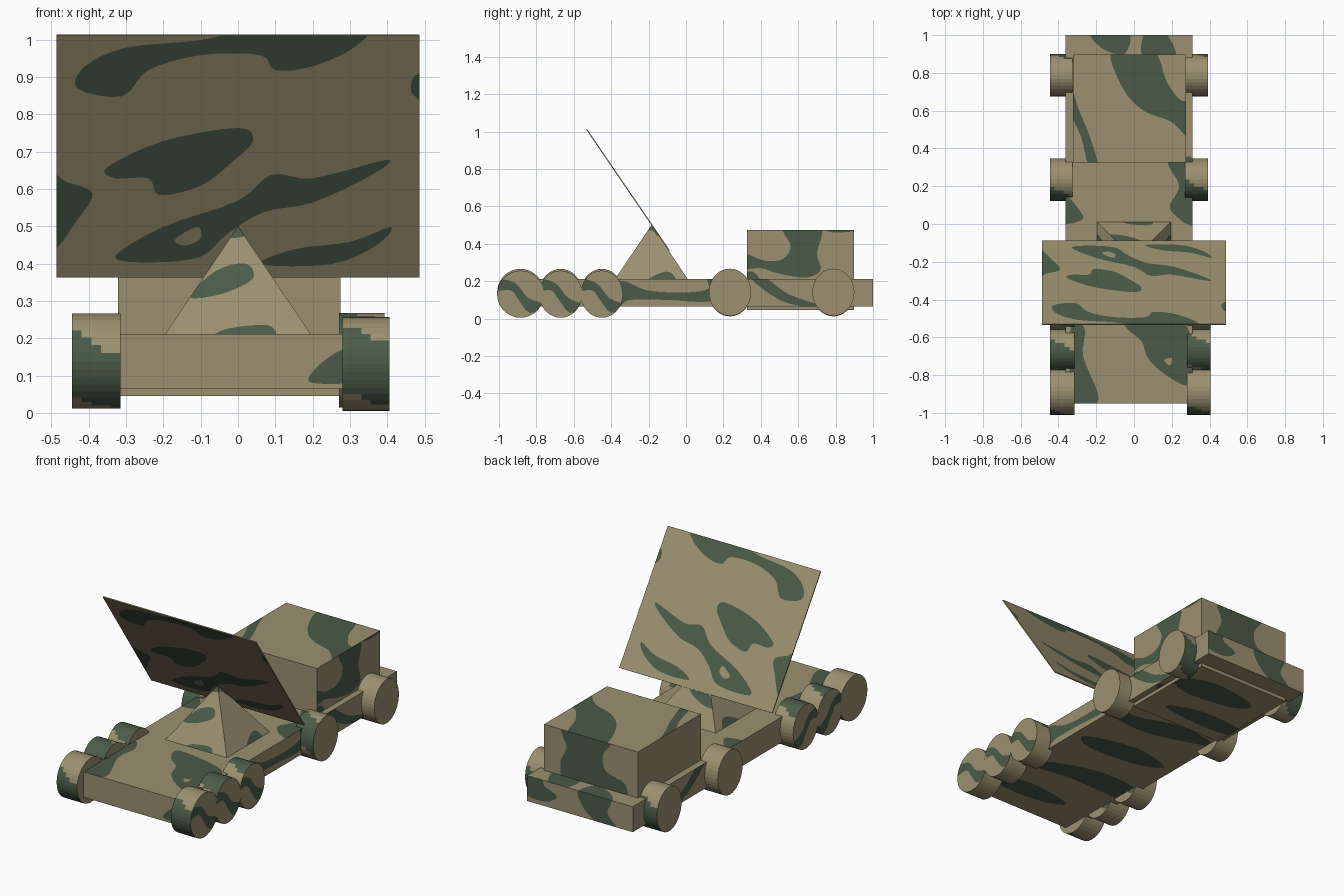
import bpy, bmesh, math
from mathutils import Vector, geometry

if "Cube" in bpy.data.objects:
    bpy.data.objects.remove(bpy.data.objects["Cube"])


def material(name, rgb):
    m = bpy.data.materials.new(name)
    m.diffuse_color = (*rgb, 1)
    m.use_nodes = True
    m.node_tree.nodes["Principled BSDF"].inputs["Base Color"].default_value = m.diffuse_color
    return m


MATS = [material("sand_tan", (0.33, 0.28, 0.165)), material("dark_green", (0.07, 0.105, 0.065))]


def smooth(pts, n=4):
    """Closed curve through a few points (pairs in a flat list)."""
    p = [Vector(pts[i:i + 2]) for i in range(0, len(pts), 2)]
    out = []
    for i in range(len(p)):
        a, b, c, d = (p[(i + k) % len(p)] for k in (-1, 0, 1, 2))
        for s in range(n):
            t = s / n
            out.append(0.5 * (2 * b + (c - a) * t + (2 * a - 5 * b + 4 * c - d) * t * t
                              + (3 * b - a - 3 * c + d) * t ** 3))
    return out


def inside(q, poly):
    hit = False
    for a, b in zip(poly, poly[1:] + poly[:1]):
        if (a.y > q.y) != (b.y > q.y) and q.x < a.x + (q.y - a.y) * (b.x - a.x) / (b.y - a.y):
            hit = not hit
    return hit


def camo_face(bm, outline, place, outward, blobs=()):
    """Flat face cut along the camouflage patches; nested patches become holes."""
    outline = [Vector(p) for p in outline]
    loops = [smooth(b) for b in blobs]
    verts, edges = [], []
    for loop in [outline] + loops:
        k, n = len(verts), len(loop)
        verts += loop
        edges += [(k + i, k + (i + 1) % n) for i in range(n)]
    vs, _, fs, *_ = geometry.delaunay_2d_cdt(verts, edges, [], 0, 1e-5)
    made = {}
    for f in fs:
        c = sum((vs[i] for i in f), Vector((0, 0))) / len(f)
        if not inside(c, outline):
            continue
        for i in f:
            if i not in made:
                made[i] = bm.verts.new(place(vs[i].x, vs[i].y))
        face = bm.faces.new([made[i] for i in f])
        face.normal_update()
        if face.normal.dot(Vector(outward)) < 0:
            face.normal_flip()
        face.material_index = sum(inside(c, l) for l in loops) % 2


def finish(name, bm):
    bmesh.ops.remove_doubles(bm, verts=bm.verts, dist=1e-5)
    me = bpy.data.meshes.new(name)
    bm.to_mesh(me)
    bm.free()
    for m in MATS:
        me.materials.append(m)
    ob = bpy.data.objects.new(name, me)
    bpy.context.collection.objects.link(ob)
    return ob


def rect(a0, a1, b0, b1):
    return [(a0, b0), (a1, b0), (a1, b1), (a0, b1)]


def camo_box(name, x, y, z, camo):
    bm = bmesh.new()
    for i, s in enumerate((-1, 1)):
        camo_face(bm, rect(*y, *z), lambda a, b: (x[i], a, b), (s, 0, 0), camo.get(("left", "right")[i], ()))
        camo_face(bm, rect(*x, *z), lambda a, b: (a, y[i], b), (0, s, 0), camo.get(("front", "back")[i], ()))
        camo_face(bm, rect(*x, *y), lambda a, b: (a, b, z[i]), (0, 0, s), camo.get(("bottom", "top")[i], ()))
    return finish(name, bm)


# Chassis
side = [
    (-.42, .19, -.33, .2, -.2, .15, 0, .14, .12, .16, .12, .22, .27, .22, .25, .12, .1, .09, -.1, .1, -.3, .1, -.36, .07),
    (.34, .22, .42, .22, .55, .13, .72, .07, .66, .06, .5, .1),
]
chassis_top = [
    (.33, .33, .18, .33, .24, .2, .19, .08, .33, 0),
    (-.38, .17, -.28, .06, -.28, .02, -.38, .01),
    (-.23, 1.02, -.17, .93, -.05, .9, -.03, 1.02),
    (.05, .88, .06, 1.02, .16, 1.02, .22, .88),
    (-.33, -.5, -.26, -.56, -.27, -.7, -.19, -.9, -.22, -.96, -.33, -.93),
    (-.06, -.45, -.04, -.55, .04, -.62, .08, -.72, .2, -.82, .3, -.84, .3, -.6, .22, -.5),
    (.16, -.72, .2, -.71, .19, -.75),
]
chassis_bottom = [
    (-.28, .6, 0, .66, .3, .58, .2, .5, -.1, .53),
    (-.36, .25, -.1, .3, .2, .22, .33, .3, .33, .16, .05, .12, -.2, .18),
    (-.3, -.1, -.05, -.04, .25, -.12, .15, -.2, -.15, -.18),
    (-.38, -.4, -.1, -.36, .2, -.45, .28, -.55, 0, -.52, -.38, -.52),
    (-.15, -.75, .1, -.7, .33, -.74, .3, -.82, 0, -.82),
]
camo_box("chassis", (-.362, .31), (-.95, 1), (.065, .211), {
    "right": side, "left": side[1:], "top": chassis_top, "bottom": chassis_bottom,
    "front": [(.2, .08, .2, .11, .26, .16, .33, .18, .33, .09)],
    "back": [(.34, .22, .34, .11, .2, .09, .12, .14, .2, .18, .22, .22),
             (-.02, .22, -.05, .12, -.16, .05, -.26, .06, -.2, .13, -.22, .22)],
})

# Cab, reaching slightly below the chassis
camo_box("cab", (-.322, .274), (.325, .897), (.045, .475), {
    "top": [(-.12, .92, .1, .92, .17, .76, .24, .66, .3, .63, .3, .45, .2, .54, .05, .6, -.06, .72),
            (-.33, .71, -.29, .6, -.24, .48, -.19, .31, -.24, .31, -.28, .46, -.33, .58)],
    "right": [(.3, .35, .42, .31, .52, .32, .56, .39, .52, .49, .72, .49, .7, .35, .72, .26, .64, .22,
               .5, .24, .4, .27, .3, .27),
              (.74, .485, .78, .462, .88, .465, .92, .485), (.31, .24, .36, .25, .4, .19, .31, .19)],
    "back": [(.15, .49, .13, .38, .17, .28, .12, .18, -.22, .18, -.24, .27, -.12, .31, -.1, .4, -.14, .49)],
    "bottom": [(-.2, .75, .1, .8, .3, .7, .15, .62, -.15, .66), (-.34, .5, -.05, .52, .15, .44, -.1, .4, -.34, .42)],
})

# Pyramid support under the radar panel
bm = bmesh.new()
H, Z0, YC, AY, W = .5, .211, -.185, (-.38, .01), .195
for yb, s in zip(AY, (-1, 1)):
    def place(a, b, yb=yb):
        return (a, yb + (YC - yb) * (b - Z0) / (H - Z0), b)
    camo_face(bm, [(-W, Z0), (W, Z0), (0, H)], place, (0, s, .3),
              [(-.13, .31, -.06, .38, .02, .4, .04, .36, -.04, .32),
               (-.06, .2, -.03, .225, .08, .235, .09, .2), (-.04, .47, .04, .48, .02, .52, -.03, .52)])
for s in (-1, 1):
    def place(a, b, s=s):
        return (s * W * (H - b) / (H - Z0), a, b)
    camo_face(bm, [(AY[0], Z0), (AY[1], Z0), (YC, H)], place, (s, 0, .3),
              [(-.24, .47, -.18, .47, -.15, .44, -.12, .47, -.18, .53),
               (-.2, .2, -.16, .235, -.09, .25, -.06, .2)])
finish("pyramid_mast", bm)

# Tilted radar panel, patterned on both sides
PX, PZ = .486, (.365, 1.012)
panel_camo = [
    (-.43, .87, -.41, .93, -.3, .98, -.1, 1.0, .05, 1.03, .33, 1.03, .31, .98, .2, .93, .1, .92, .06, .96,
     -.1, .96, -.24, .92, -.31, .85),
    (-.35, .66, -.2, .73, 0, .765, .04, .73, -.02, .67, -.1, .61, -.21, .585, -.24, .63, -.33, .63),
    (-.33, .42, -.2, .5, 0, .57, .09, .64, .2, .63, .4, .68, .36, .64, .2, .565, .07, .54, -.03, .48, -.1, .42, -.23, .405),
    (-.17, .465, -.11, .5, -.1, .47, -.14, .45),
    (.06, .4, .15, .44, .3, .46, .41, .5, .37, .45, .25, .4),
    (-.5, .63, -.46, .62, -.39, .59, -.43, .52, -.5, .44),
    (.5, .91, .47, .9, .465, .86, .5, .84),
]
slope = -.44 / .645
out = Vector((0, 1, -slope)).normalized()
bm = bmesh.new()


def on_panel(a, b, s):
    return Vector((a, -.09 + slope * (b - PZ[0]), b)) + out * (.003 * s)


for s in (-1, 1):
    camo_face(bm, rect(-PX, PX, *PZ), lambda a, b: on_panel(a, b, s), out * s, panel_camo)
corners = rect(-PX, PX, *PZ)
for p, q in zip(corners, corners[1:] + corners[:1]):
    bm.faces.new([bm.verts.new(on_panel(*c, s)) for c, s in ((p, -1), (q, -1), (q, 1), (p, 1))])
finish("radar_panel", bm)


# Wheels: patterned caps and treads with a slanted green band
def wheel(name, x0, x1, cy, cz, ry, rz, phase, striped, n=36, strips=5):
    bm = bmesh.new()
    ring = [(cy + ry * math.cos(2 * math.pi * i / n), cz + rz * math.sin(2 * math.pi * i / n)) for i in range(n)]
    stripe = [(cy - ry * 1.1, cz + .08, cy - .03, cz + .06, cy + .04, cz - .02, cy + ry * 1.1, cz - .06,
               cy + .05, cz - .1, cy - .01, cz - .03, cy - .05, cz + .02, cy - ry * 1.1, cz + .02)]
    for x, s in ((x0, -1), (x1, 1)):
        camo_face(bm, ring, lambda a, b: (x, a, b), (s, 0, 0), stripe if striped else ())
    for i in range(n):
        (ya, za), (yb, zb) = ring[i], ring[(i + 1) % n]
        for k in range(strips):
            xa, xb = (x0 + (x1 - x0) * (k + d) / strips for d in (0, 1))
            f = bm.faces.new([bm.verts.new(c) for c in ((xa, ya, za), (xa, yb, zb), (xb, yb, zb), (xb, ya, za))])
            f.material_index = int(math.cos(2 * math.pi * i / n - phase - .12 * k) > .72)
    finish(name, bm)


axles = [(-.885, .125, 2.9, 1), (-.67, .115, 1.4, 1), (-.45, .113, 1.0, 1), (.235, .113, 2.3, 0), (.788, .112, 5.4, 0)]
for i, (cy, ry, phase, striped) in enumerate(axles):
    fore = i < 3
    wheel(f"right_wheel_{i + 1}", .28 if fore else .27, .406 if fore else .392, cy, .131 if fore else .141,
          ry, .126, phase, striped)
    wheel(f"left_wheel_{i + 1}", -.445, -.315 if fore else -.325, cy, .139, ry, .127, phase + .3, striped and i != 0)
